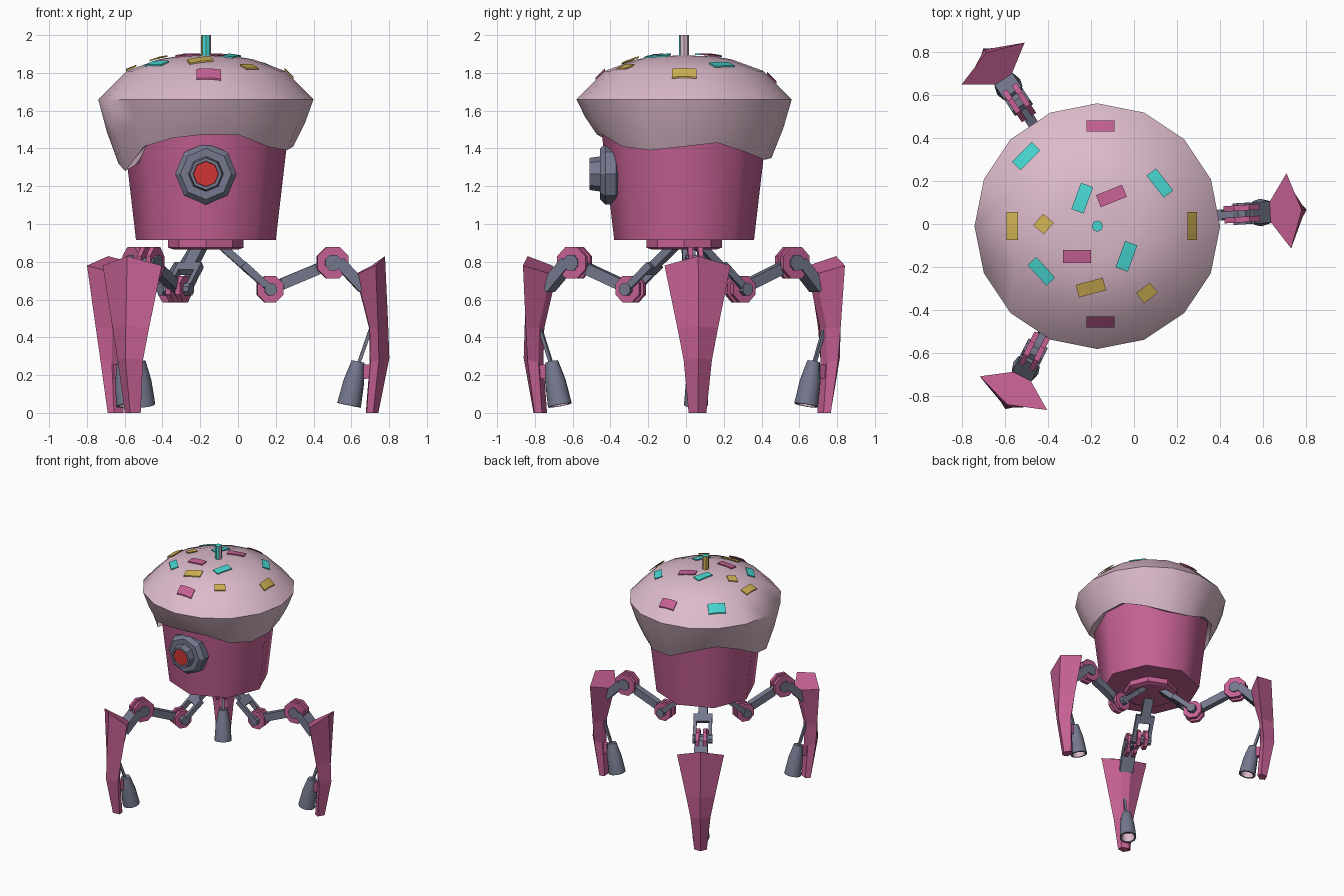
import bpy, bmesh, math
from math import cos, sin, pi, radians, hypot
from mathutils import Matrix, Vector

if "Cube" in bpy.data.objects:
    bpy.data.objects.remove(bpy.data.objects["Cube"])


def material(name, rgb):
    lin = [((c / 255 + 0.055) / 1.055) ** 2.4 for c in rgb]
    m = bpy.data.materials.new(name)
    m.diffuse_color = (*lin, 1)
    m.use_nodes = True
    m.node_tree.nodes["Principled BSDF"].inputs["Base Color"].default_value = m.diffuse_color
    return m


PINK = material("dark pink", (198, 97, 148))
FROST = material("pale pink", (220, 186, 203))
GREY = material("steel grey", (116, 120, 141))
TEAL = material("teal", (72, 214, 208))
YELLOW = material("mustard yellow", (208, 178, 84))
RED = material("red", (208, 52, 52))

CX, CY = -0.17, -0.01          # body axis
BODY = Matrix.Translation((CX, CY, 0))


def loft(name, rings, mats, mat=Matrix(), rule=None, smooth=None):
    """Skin equal-length rings of points and cap both ends."""
    bm = bmesh.new()
    vs = [[bm.verts.new(p) for p in r] for r in rings]
    n = len(rings[0])
    for a, b in zip(vs, vs[1:]):
        for i in range(n):
            j = (i + 1) % n
            bm.faces.new((a[i], a[j], b[j], b[i]))
    bm.faces.new(vs[0])
    bm.faces.new(vs[-1])
    bmesh.ops.recalc_face_normals(bm, faces=bm.faces)
    if rule:
        for f in bm.faces:
            f.material_index = rule(f.normal, f.calc_center_median())
    me = bpy.data.meshes.new(name)
    bm.to_mesh(me)
    bm.free()
    for m in mats:
        me.materials.append(m)
    ob = bpy.data.objects.new(name, me)
    bpy.context.collection.objects.link(ob)
    ob.matrix_world = mat
    if smooth:
        bpy.ops.object.select_all(action='DESELECT')
        ob.select_set(True)
        bpy.context.view_layer.objects.active = ob
        bpy.ops.object.shade_smooth_by_angle(angle=radians(smooth))
    return ob


def lathe(name, profile, n, mats, mat=Matrix(), rule=None, smooth=None):
    rings = [[(r * cos(2 * pi * i / n), r * sin(2 * pi * i / n), h) for i in range(n)]
             for r, h in profile]
    return loft(name, rings, mats, mat, rule, smooth)


# --- cup and base plate
lathe("cup", [(0.37, 0.915), (0.445, 1.56)], 8, [PINK], BODY, smooth=50)
lathe("base_plate", [(0.17, 0.865), (0.2, 0.875), (0.2, 0.92)], 8, [PINK], BODY)

# --- frosting: domed top, wavy hem (hem heights go round from +x)
HEM = [1.41, 1.43, 1.38, 1.34, 1.35, 1.42, 1.46, 1.41,
       1.32, 1.28, 1.41, 1.455, 1.475, 1.47, 1.41, 1.39]
DOME = [(0.02, 1.892), (0.15, 1.888), (0.25, 1.872), (0.42, 1.81), (0.57, 1.66)]


def around(r, z):
    return [(r * cos(i * pi / 8), r * sin(i * pi / 8), z(i)) for i in range(16)]


rings = [around(r, lambda i, z=z: z) for r, z in DOME]
rings.append(around(0.525, lambda i: 0.5 * (HEM[i] + 1.66)))
rings.append(around(0.463, lambda i: HEM[i]))
rings.append(around(0.39, lambda i: HEM[i] + 0.04))
loft("frosting", rings, [FROST], BODY, smooth=60)


def dome_z(r):
    if r <= DOME[0][0]:
        return DOME[0][1]
    for (r0, z0), (r1, z1) in zip(DOME, DOME[1:]):
        if r <= r1:
            return z0 + (z1 - z0) * (r - r0) / (r1 - r0)
    return DOME[-1][1]


# --- sprinkles: thin plates draped over the dome (x, y, turn, length, width)
SPRINKLES = {
    PINK: [(-0.155, 0.455, 0, .13, .05), (-0.105, 0.13, 22, .13, .06),
           (-0.265, -0.15, 0, .13, .06), (-0.155, -0.455, 0, .13, .05)],
    TEAL: [(-0.5, 0.315, 45, .13, .055), (-0.24, 0.12, 70, .13, .06), (0.12, 0.19, -52, .13, .055),
           (-0.035, -0.15, 70, .13, .06), (-0.43, -0.22, -48, .13, .055)],
    YELLOW: [(-0.565, -0.01, 90, .13, .055), (-0.42, 0, 50, .07, .065), (0.27, -0.01, 90, .13, .045),
             (-0.2, -0.295, 15, .13, .06), (0.06, -0.32, 38, .08, .06)],
}
for colour, items in SPRINKLES.items():
    for x, y, turn, ln, wd in items:
        c, s = cos(radians(turn)), sin(radians(turn))
        rings = []
        for k in range(5):
            a = (k / 4 - 0.5) * ln
            ring = []
            for b, lift in ((-wd / 2, .006), (wd / 2, .006), (wd / 2, .014), (-wd / 2, .014)):
                px, py = x + a * c - b * s, y + a * s + b * c
                ring.append((px, py, dome_z(hypot(px - CX, py - CY)) + lift))
            rings.append(ring)
        loft("sprinkle", rings, [colour])

# --- candle: teal front and top, pale right side, yellow back
lathe("candle", [(0.026, 1.87), (0.026, 2.0)], 8, [TEAL, FROST, YELLOW], BODY,
      rule=lambda n, c: 0 if n.z > 0.5 or n.y < -0.5 else (1 if n.x > 0.1 else 2))

# --- eye: stepped octagon housing with recessed red lens
EYE = Matrix.Translation((CX, 0, 1.265)) @ Matrix.Rotation(radians(90), 4, 'X')
lathe("eye_housing", [(0.11, 0.34), (0.163, 0.37), (0.163, 0.425), (0.135, 0.455), (0.093, 0.455),
                      (0.085, 0.51), (0.068, 0.51), (0.066, 0.495)], 8, [GREY], EYE)
lathe("eye_lens", [(0.066, 0.49), (0.066, 0.5)], 8, [RED], EYE)


# --- leg helpers: local x is outwards, y sideways, z up
def bar(name, p, q, height, y0, y1, colour, mat):
    """Box from p to q in the leg plane, between sideways offsets y0 and y1."""
    d = Vector((q[0] - p[0], q[1] - p[1])).normalized() * height / 2
    rings = [[(e[0] - d.y * k, y, e[1] + d.x * k) for k, y in ((1, y0), (1, y1), (-1, y1), (-1, y0))]
             for e in (p, q)]
    return loft(name, rings, [colour], mat)


def disc(name, c, r, y0, y1, colour, mat):
    spin = Matrix.Translation((c[0], 0, c[1])) @ Matrix.Rotation(radians(-90), 4, 'X')
    spin = spin @ Matrix.Rotation(pi / 8, 4, 'Z')
    return lathe(name, [(r, y0), (r, y1)], 8, [colour], mat @ spin)


# shell levels: outer (x, z), wing (x, z, half width), inner (x, z, half width)
SHELL = [((.945, .83), (.885, .78, .175), (.79, .735, .035)),
         ((.962, .46), (.902, .45, .108), (.862, .45, .032)),
         ((.968, .29), (.908, .28, .075), (.866, .27, .03)),
         ((.91, 0), (.88, 0, .047), (.845, 0, .03))]
KNEE, HIP = (.667, .795), (.335, .655)


def leg(angle):
    m = Matrix.Translation((-0.165, 0.007, 0)) @ Matrix.Rotation(radians(angle), 4, 'Z')
    # forked hip strut
    bar("hip_strut", (.06, .90), (.215, .762), .04, -.035, .035, GREY, m)
    bar("hip_fork_bridge", (.19, .785), (.235, .745), .04, -.07, .07, GREY, m)
    for s in (-1, 1):
        bar("hip_fork_prong", (.225, .754), HIP, .038, s * .045, s * .07, GREY, m)
        disc("hip_joint_disc", HIP, .075, s * .014, s * .042, PINK, m)
        disc("knee_joint_disc", KNEE, .09, s * .014, s * .04, PINK, m)
    disc("hip_bolt", HIP, .035, -.075, .075, GREY, m)
    disc("knee_bolt", KNEE, .045, -.05, .05, GREY, m)
    # link between joints and ankle bracket
    bar("leg_link", HIP, KNEE, .06, -.016, .016, GREY, m)
    bar("leg_link_sleeve", (.40, .683), (.585, .76), .06, -.025, .025, GREY, m)
    bar("ankle_bracket", (.70, .80), (.83, .66), .06, -.05, .05, GREY, m)
    # shield-shaped foot shell
    rings = [[(o[0], 0, o[1]), (w[0], w[2], w[1]), (i[0], i[2], i[1]),
              (i[0], -i[2], i[1]), (w[0], -w[2], w[1])] for o, w, i in SHELL]
    loft("foot_shell", rings, [PINK], m)
    # thruster nozzle, its mount and feed rod
    top, low = Vector((.802, 0, .272)), Vector((.754, 0, .04))
    aim = Matrix.Translation(top) @ (low - top).to_track_quat('Z', 'Y').to_matrix().to_4x4()
    h = (low - top).length
    lathe("thruster", [(.034, 0), (.055, h * .45), (.064, h), (.05, h), (.04, h * .7)], 12,
          [GREY, FROST], m @ aim, rule=lambda n, c: int(c.z > h * .75 and hypot(c.x, c.y) < .05
                                                      or abs(c.z - h * .7) < .002), smooth=35)
    bar("thruster_mount", (.80, .215), (.87, .22), .075, -.02, .02, PINK, m)
    bar("feed_rod", (.805, .26), (.868, .44), .018, -.009, .009, GREY, m)


for k in range(3):
    leg(3.5 + 120 * k)
